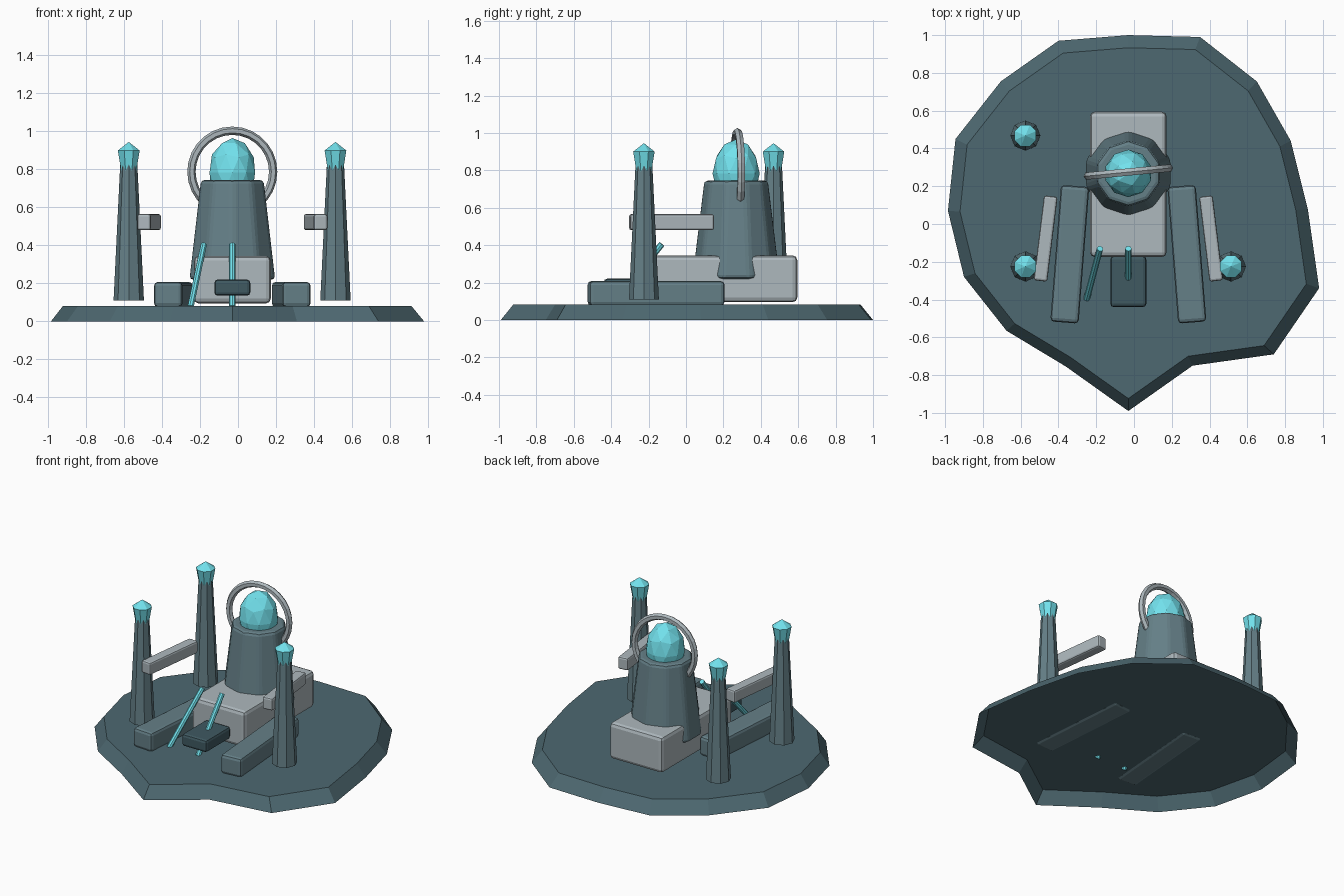
import bpy, bmesh, math
from mathutils import Vector, Matrix

if "Cube" in bpy.data.objects:
    bpy.data.objects.remove(bpy.data.objects["Cube"])

CX = -0.03  # symmetry plane of the arrangement


def mat(name, rgb):
    m = bpy.data.materials.new(name)
    m.diffuse_color = (*rgb, 1)
    m.use_nodes = True
    m.node_tree.nodes["Principled BSDF"].inputs["Base Color"].default_value = m.diffuse_color
    return m


DARK = mat("dark_slate", (0.075, 0.14, 0.165))
MID = mat("mid_slate", (0.13, 0.215, 0.245))
DEEP = mat("deep_slate", (0.05, 0.10, 0.12))
PALE = mat("pale_stone", (0.42, 0.48, 0.51))
GLOW = mat("cyan_crystal", (0.17, 0.76, 0.85))


def finish(name, bm, material, loc=(0, 0, 0), rot_z=0.0, bevel=0.0):
    me = bpy.data.meshes.new(name)
    bm.to_mesh(me)
    bm.free()
    ob = bpy.data.objects.new(name, me)
    bpy.context.collection.objects.link(ob)
    me.materials.append(material)
    ob.location = loc
    ob.rotation_euler.z = rot_z
    if bevel:
        b = ob.modifiers.new("bevel", 'BEVEL')
        b.width = bevel
        b.segments = 2
        b.limit_method = 'ANGLE'
        b.angle_limit = math.radians(25)
    return ob


def box(name, center, size, material, rot_z=0.0, bevel=0.02):
    bm = bmesh.new()
    bmesh.ops.create_cube(bm, size=1)
    bmesh.ops.scale(bm, vec=size, verts=bm.verts)
    return finish(name, bm, material, center, rot_z, bevel)


def lathe(name, sides, profile, material, loc, bevel=0.0, turn=0.0):
    """Stack of n-sided rings from (radius, z) pairs, capped at both ends."""
    bm = bmesh.new()
    rings = []
    for r, z in profile:
        rings.append([bm.verts.new((r * math.sin(-a), r * math.cos(a), z))
                      for a in (turn + 2 * math.pi * i / sides for i in range(sides))])
    for lo, hi in zip(rings, rings[1:]):
        for i in range(sides):
            j = (i + 1) % sides
            bm.faces.new((lo[i], lo[j], hi[j], hi[i]))
    bm.faces.new(rings[0][::-1])
    bm.faces.new(rings[-1])
    bmesh.ops.remove_doubles(bm, verts=bm.verts, dist=1e-4)
    return finish(name, bm, material, loc, bevel=bevel)


def rod(name, a, b, r, material):
    a, b = Vector(a), Vector(b)
    bm = bmesh.new()
    bmesh.ops.create_cone(bm, cap_ends=True, segments=8, radius1=r, radius2=r, depth=(b - a).length)
    bm.transform((b - a).to_track_quat('Z', 'Y').to_matrix().to_4x4())
    return finish(name, bm, material, (a + b) / 2)


# Irregular ground slab: sloped rim, open underneath
outline = [(-0.03, 1.0), (-0.40, 0.97), (-0.705, 0.755), (-0.945, 0.45), (-0.985, 0.07),
           (-0.90, -0.28), (-0.675, -0.565), (-0.36, -0.755), (-0.03, -0.99), (0.31, -0.75),
           (0.74, -0.69), (0.98, -0.34), (0.92, 0.08), (0.83, 0.44), (0.65, 0.755), (0.35, 0.99)]
bm = bmesh.new()
low = [bm.verts.new((x, y, 0)) for x, y in outline]
top = [bm.verts.new((CX + (x - CX) * 0.933, y * 0.933, 0.082)) for x, y in outline]
for i in range(16):
    j = (i + 1) % 16
    bm.faces.new((low[i], low[j], top[j], top[i]))
bm.faces.new(top)
finish("ground_slab", bm, DARK)

# Central block, front step and tower
box("main_block", (CX, 0.21, 0.22), (0.405, 0.77, 0.25), PALE, bevel=0.025)
box("front_step", (CX, -0.305, 0.178), (0.19, 0.27, 0.085), DEEP, bevel=0.018)
lathe("tower", 10, [(0.237, 0.22), (0.173, 0.745)], MID, (CX, 0.268, 0), bevel=0.02)

# Faceted dome
bm = bmesh.new()
bmesh.ops.create_icosphere(bm, subdivisions=2, radius=0.126)
bmesh.ops.scale(bm, vec=(1, 1, 1.45), verts=bm.verts)
finish("dome", bm, GLOW, (CX, 0.268, 0.783))

# Upright ring around the dome
bpy.ops.mesh.primitive_torus_add(major_segments=28, minor_segments=6, major_radius=0.216,
                                 minor_radius=0.022, location=(CX, 0.275, 0.788),
                                 rotation=(math.pi / 2, 0, math.radians(5.5)))
ring = bpy.context.object
ring.name = "halo_ring"
ring.data.materials.append(PALE)

# Mirrored low walls and floating beams
for side, label in ((-1, "left"), (1, "right")):
    box(label + "_wall", (CX + side * 0.31, -0.16, 0.142), (0.15, 0.725, 0.132), MID,
        rot_z=side * math.radians(4.5))
    box(label + "_beam", (CX + side * 0.438, -0.077, 0.523), (0.072, 0.452, 0.085), PALE,
        rot_z=side * math.radians(7), bevel=0.012)

# Pillars topped with crystals
for label, x, y in (("front_left", -0.575, -0.225), ("front_right", 0.513, -0.225),
                    ("back_left", -0.575, 0.468)):
    lathe(label + "_pillar", 8, [(0.08, 0.11), (0.045, 0.83)], MID, (x, y, 0))
    lathe(label + "_crystal", 8, [(0.034, 0.74), (0.062, 0.9), (0.00001, 0.945)], GLOW,
          (x, y, 0), turn=math.pi / 8)

# Leaning rods
rod("centre_rod", (CX, -0.395, 0.075), (CX, -0.13, 0.405), 0.017, GLOW)
rod("side_rod", (-0.25, -0.395, 0.075), (-0.18, -0.13, 0.405), 0.017, GLOW)
